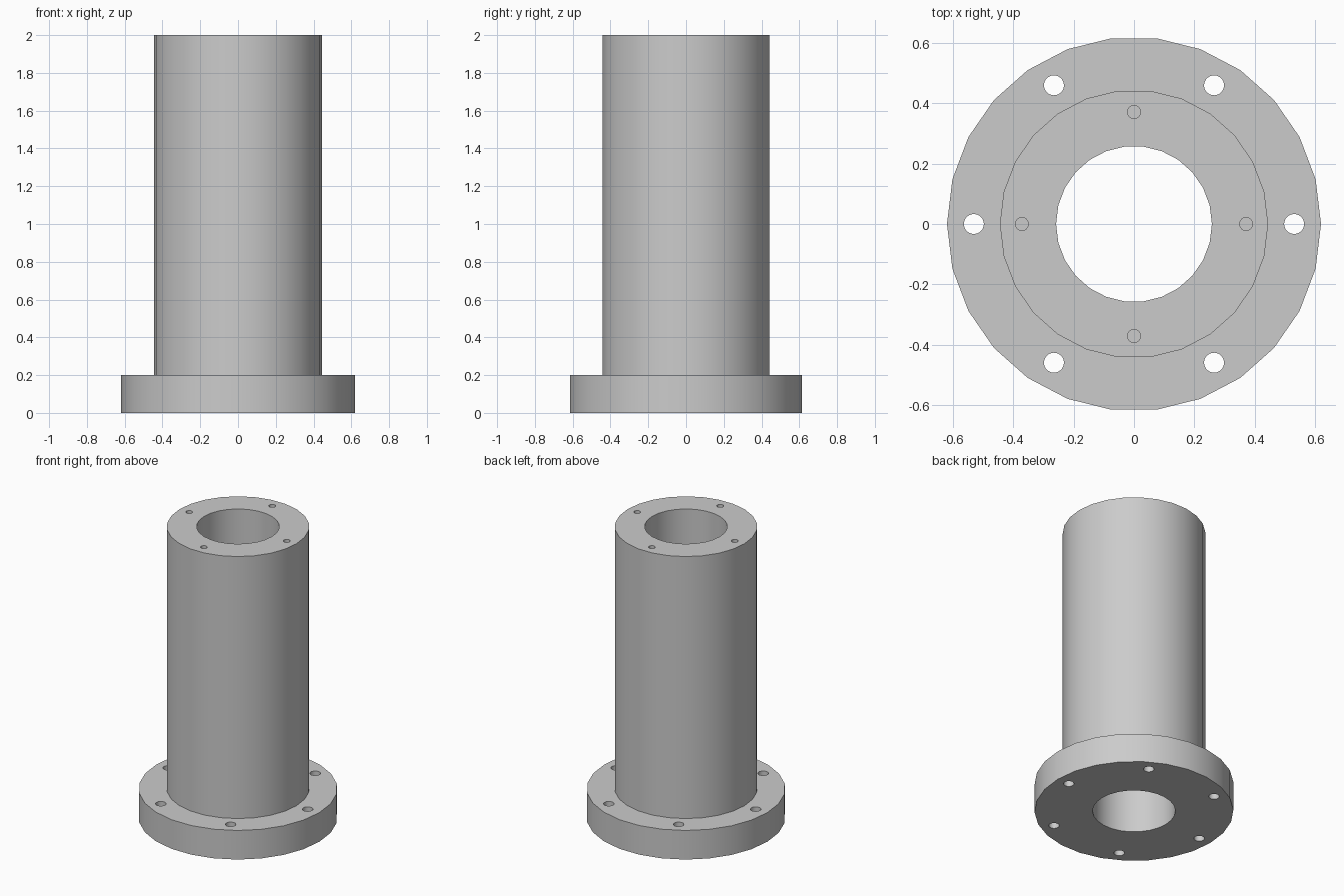
import bpy, bmesh
from math import cos, sin, radians, pi
from mathutils import Matrix

if "Cube" in bpy.data.objects:
    bpy.data.objects.remove(bpy.data.objects["Cube"])

SIDES = 26


def make_object(name, bm):
    bmesh.ops.recalc_face_normals(bm, faces=bm.faces)
    mesh = bpy.data.meshes.new(name)
    bm.to_mesh(mesh)
    bm.free()
    obj = bpy.data.objects.new(name, mesh)
    bpy.context.collection.objects.link(obj)
    return obj


def drill_ring(bm, count, ring_radius, radius, z0, z1):
    """Ring of cylinders to be cut away."""
    for i in range(count):
        a = radians(360 / count * i)
        pos = (ring_radius * cos(a), ring_radius * sin(a), (z0 + z1) / 2)
        bmesh.ops.create_cone(bm, cap_ends=True, segments=SIDES, radius1=radius,
                              radius2=radius, depth=z1 - z0,
                              matrix=Matrix.Translation(pos))


# Flanged sleeve: closed profile turned around z
profile = [(0.258, 0), (0.619, 0), (0.619, 0.2), (0.444, 0.2), (0.444, 2), (0.258, 2)]
bm = bmesh.new()
rings = [[bm.verts.new((r * cos(2 * pi * i / SIDES), r * sin(2 * pi * i / SIDES), z))
          for r, z in profile] for i in range(SIDES)]
n = len(profile)
for i in range(SIDES):
    a, b = rings[i], rings[(i + 1) % SIDES]
    for j in range(n):
        k = (j + 1) % n
        bm.faces.new((a[j], b[j], b[k], a[k]))
sleeve = make_object("flanged_sleeve", bm)

# Six through holes in the flange, four blind holes in the top rim
bm = bmesh.new()
drill_ring(bm, 6, 0.53, 0.033, -0.1, 0.3)
drill_ring(bm, 4, 0.371, 0.0215, 1.8, 2.1)
cutter = make_object("hole_cutter", bm)
cutter.hide_render = True

mod = sleeve.modifiers.new("holes", 'BOOLEAN')
mod.operation = 'DIFFERENCE'
mod.solver = 'EXACT'
mod.object = cutter
bpy.context.view_layer.objects.active = sleeve
sleeve.select_set(True)
bpy.ops.object.modifier_apply(modifier=mod.name)
bpy.data.objects.remove(cutter, do_unlink=True)

# Smooth walls with crisp rims
bpy.ops.object.shade_smooth_by_angle(angle=radians(30))
